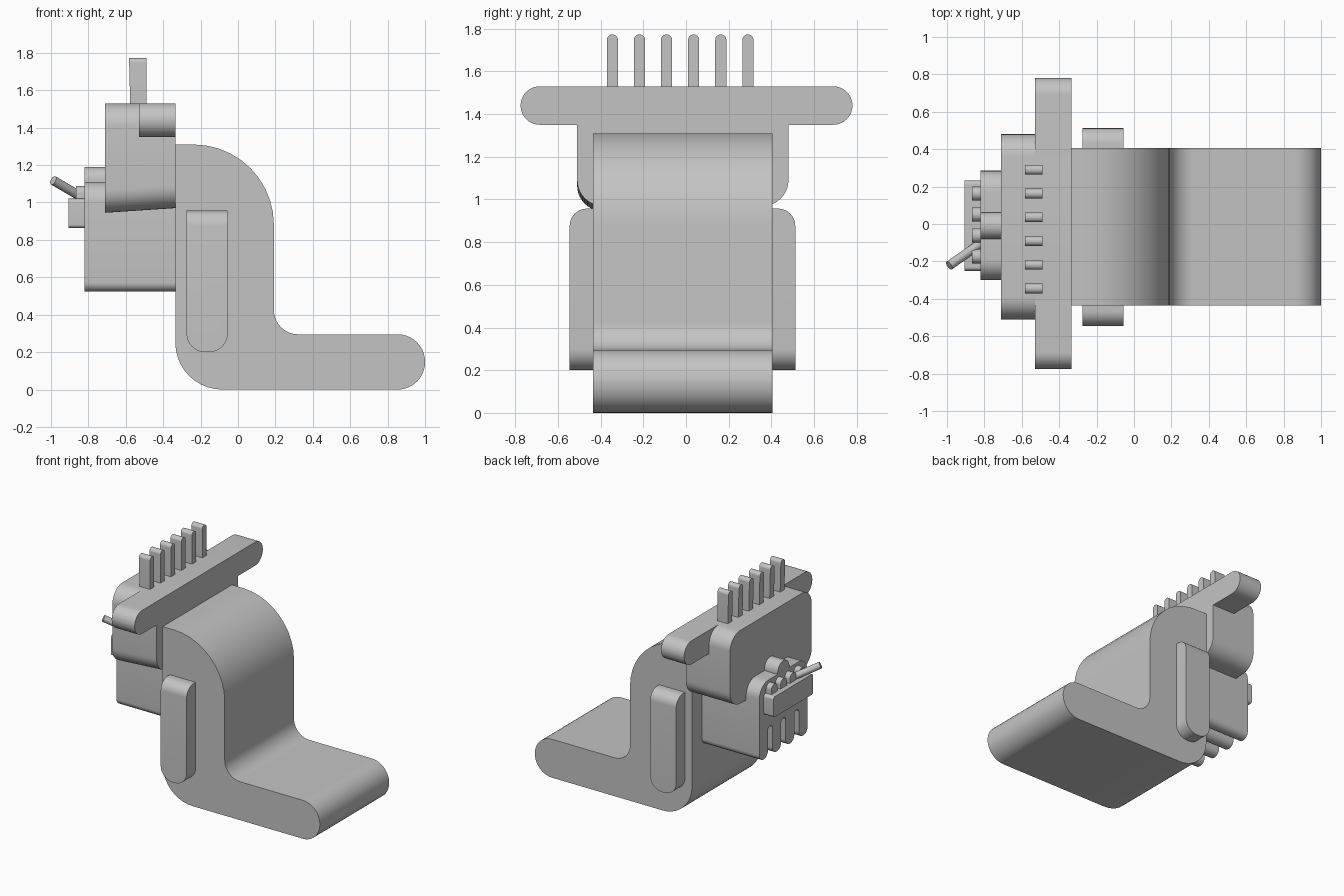
import bpy, bmesh, math
from mathutils import Vector

cube = bpy.data.objects.get("Cube")
if cube:
    bpy.data.objects.remove(cube, do_unlink=True)

grey = bpy.data.materials.new("plain_grey")
grey.use_nodes = True
colour = (0.55, 0.55, 0.55, 1)
grey.diffuse_color = colour
grey.node_tree.nodes["Principled BSDF"].inputs["Base Color"].default_value = colour


def rounded(corners, steps=10):
    """Turn (u, v, radius) corners into an outline with filleted corners."""
    out = []
    for i, (u, v, r) in enumerate(corners):
        p = Vector((u, v))
        if r == 0:
            out.append(p)
            continue
        a = (Vector(corners[i - 1][:2]) - p).normalized()
        b = (Vector(corners[(i + 1) % len(corners)][:2]) - p).normalized()
        half = a.angle(b) / 2
        centre = p + (a + b).normalized() * r / math.sin(half)
        start = p + a * r / math.tan(half) - centre
        end = p + b * r / math.tan(half) - centre
        sweep = start.angle(end)
        for k in range(steps + 1):
            t = k / steps
            out.append(centre + (start * math.sin((1 - t) * sweep)
                                 + end * math.sin(t * sweep)) / math.sin(sweep))
    return out


def finish(name, bm):
    bmesh.ops.recalc_face_normals(bm, faces=bm.faces)
    mesh = bpy.data.meshes.new(name)
    bm.to_mesh(mesh)
    bm.free()
    mesh.materials.append(grey)
    obj = bpy.data.objects.new(name, mesh)
    bpy.context.collection.objects.link(obj)
    bpy.ops.object.select_all(action='DESELECT')
    obj.select_set(True)
    bpy.context.view_layer.objects.active = obj
    bpy.ops.object.shade_smooth_by_angle(angle=math.radians(30))
    return obj


def prism(corners, axis, lo, hi):
    """Extrude an outline along x (outline in yz) or y (outline in xz)."""
    bm = bmesh.new()
    pts = rounded(corners)

    def place(p, d):
        return (d, p.x, p.y) if axis == 'x' else (p.x, d, p.y)
    face = bm.faces.new([bm.verts.new(place(p, lo)) for p in pts])
    new = bmesh.ops.extrude_face_region(bm, geom=[face], use_keep_orig=True)["geom"]
    shift = Vector((hi - lo, 0, 0) if axis == 'x' else (0, hi - lo, 0))
    bmesh.ops.translate(bm, vec=shift,
                        verts=[g for g in new if isinstance(g, bmesh.types.BMVert)])
    return bm


def box(u0, u1, v0, v1, bottom=0, top=0):
    return [(u0, v0, bottom), (u1, v0, bottom), (u1, v1, top), (u0, v1, top)]


# Body with the long rounded foot
body = [(-0.335, 0, 0.25), (1.0, 0, 0.146), (1.0, 0.295, 0.146),
        (0.192, 0.295, 0.13), (0.192, 1.31, 0.43), (-0.335, 1.31, 0)]
finish("body", prism(body, 'y', -0.435, 0.405))

# Arms, with the top outer edge rounded
for name, inner, outer in (("left_arm", 0.38, 0.512), ("right_arm", -0.41, -0.545)):
    bm = prism(box(-0.275, -0.055, 0.2, 0.957, bottom=0.1), 'y', inner, outer)
    edge = [e for e in bm.edges
            if all(v.co.z > 0.95 and abs(v.co.y - outer) < 0.001 for v in e.verts)]
    bmesh.ops.bevel(bm, geom=edge, offset=0.08, segments=8, profile=0.5, affect='EDGES')
    finish(name, bm)

# Head, with its underside dropping slightly towards the face
bm = prism(box(-0.51, 0.48, 0.97, 1.53, bottom=0.12, top=0.12), 'x', -0.71, -0.335)
for v in bm.verts:
    if v.co.x < -0.7 and v.co.z < 1.2 and v.co.y < 0:
        v.co.z -= 0.025
finish("head", bm)

# Brim bar across the head
finish("brim", prism(box(-0.775, 0.78, 1.35, 1.53, bottom=0.0895, top=0.0895),
                     'x', -0.53, -0.335))

# Row of upright spikes
for i in range(6):
    y = -0.345 + i * 0.127
    bm = prism(box(y - 0.026, y + 0.026, 1.48, 1.773, top=0.0255), 'x', -0.575, -0.488)
    for v in bm.verts:
        if v.co.z > 1.6 and v.co.x < -0.55:
            v.co.x -= 0.007
    finish(f"spike_{i + 1}", bm)

# Jaw block with a bump on top and four prongs below
jaw = [(0.285, 1.11, 0.11), (0.062, 1.11, 0), (0.062, 1.19, 0.07),
       (-0.08, 1.19, 0.07), (-0.08, 1.11, 0), (-0.3, 1.11, 0.11)]
prong, gap = 0.105, 0.055
for i in range(4):
    y = -0.3 + i * (prong + gap)
    jaw += [(y, 0.523, 0.05), (y + prong, 0.523, 0.05)]
    if i < 3:
        jaw += [(y + prong, 0.75, 0.027), (y + prong + gap, 0.75, 0.027)]
finish("jaw", prism(jaw, 'x', -0.822, -0.335))

# Lower lip bar and the four rounded teeth on it
finish("lip", prism(box(-0.25, 0.232, 0.863, 1.02, bottom=0.02, top=0.02),
                    'x', -0.905, -0.82))
for i in range(4):
    y = -0.173 + i * 0.112
    finish(f"tooth_{i + 1}", prism(box(y - 0.038, y + 0.038, 0.95, 1.088, top=0.0375),
                                   'x', -0.866, -0.82))

# Thin stick held in the mouth
start, end = Vector((-0.82, -0.105, 1.02)), Vector((-0.988, -0.222, 1.118))
bm = bmesh.new()
bmesh.ops.create_cone(bm, cap_ends=True, segments=20, radius1=0.025, radius2=0.025,
                      depth=(end - start).length)
bm.transform((end - start).to_track_quat('Z', 'Y').to_matrix().to_4x4())
bmesh.ops.translate(bm, vec=(start + end) / 2, verts=bm.verts)
finish("stick", bm)
